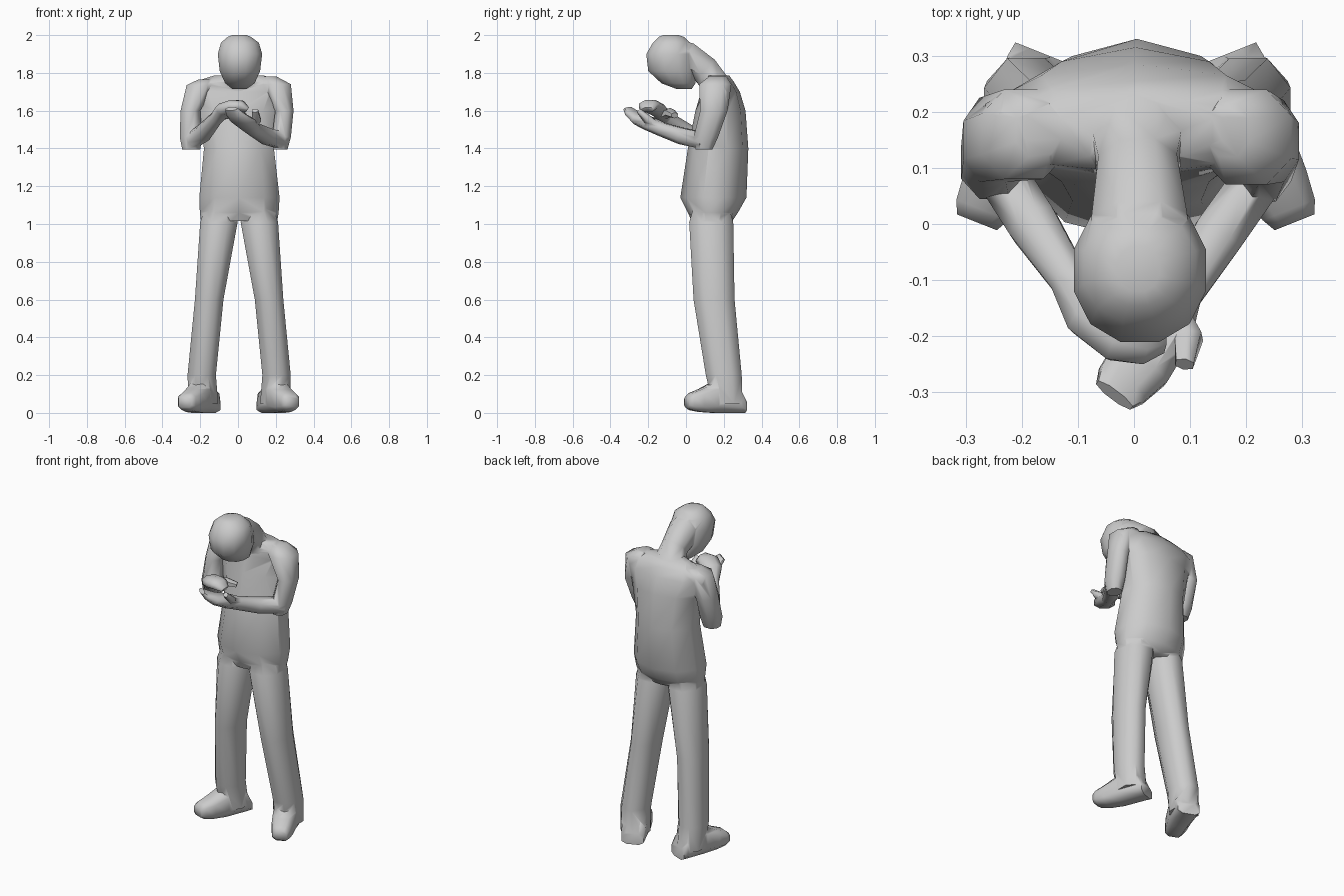
import bpy, bmesh, math
from mathutils import Vector as V

parts = []


def loft(name, rings, n=10, power=1.0, phase=None):
    """Skin a list of rings (centre, u axis, v axis) and cap the ends."""
    phase = math.pi / n if phase is None else phase
    shape = []
    for i in range(n):
        a = 2 * math.pi * i / n + phase
        ca, sa = math.cos(a), math.sin(a)
        shape.append((math.copysign(abs(ca) ** power, ca),
                      math.copysign(abs(sa) ** power, sa)))
    mx, my = max(p[0] for p in shape), max(p[1] for p in shape)
    bm = bmesh.new()
    loops = [[bm.verts.new(V(c) + V(u) * (x / mx) + V(v) * (y / my)) for x, y in shape]
             for c, u, v in rings]
    for a, b in zip(loops, loops[1:]):
        for i in range(n):
            j = (i + 1) % n
            bm.faces.new((a[i], a[j], b[j], b[i]))
    bm.faces.new(loops[0])
    bm.faces.new(loops[-1])
    bmesh.ops.recalc_face_normals(bm, faces=bm.faces)
    me = bpy.data.meshes.new(name)
    bm.to_mesh(me)
    bm.free()
    ob = bpy.data.objects.new(name, me)
    bpy.context.collection.objects.link(ob)
    parts.append(ob)


def stack(name, levels, n=10, power=0.9, phase=None):
    """Horizontal rings: (z, x min, x max, y front, y back)."""
    loft(name, [(((a + b) / 2, (f + k) / 2, z), ((b - a) / 2, 0, 0), (0, (k - f) / 2, 0))
                for z, a, b, f, k in levels], n, power, phase)


def tube(name, pts, n=8, power=0.9, up=(0, 0, 1)):
    """Rings along a path: (x, y, z, half width, half thickness)."""
    rings = []
    for i, p in enumerate(pts):
        t = V(pts[min(i + 1, len(pts) - 1)][:3]) - V(pts[max(i - 1, 0)][:3])
        side = t.cross(V(up)).normalized()
        rings.append((p[:3], side * p[3], side.cross(t).normalized() * p[4]))
    loft(name, rings, n, power)


# Torso, from hips to sloping shoulders, with a ridge down the back
stack("torso", [
    (1.015, -0.196, 0.208, 0.03, 0.245),
    (1.06, -0.202, 0.215, 0.01, 0.275),
    (1.14, -0.205, 0.22, -0.03, 0.32),
    (1.40, -0.18, 0.19, 0.01, 0.33),
    (1.60, -0.21, 0.215, 0.05, 0.315),
    (1.70, -0.265, 0.265, 0.08, 0.285),
    (1.75, -0.24, 0.25, 0.09, 0.255),
    (1.785, -0.13, 0.14, 0.11, 0.23)], n=10, power=1.0, phase=math.pi / 2)

# Bent neck and lowered head
tube("neck", [
    (0.005, 0.19, 1.70, 0.09, 0.07),
    (0.007, 0.10, 1.815, 0.07, 0.075),
    (0.01, 0.00, 1.88, 0.085, 0.085),
    (0.01, -0.06, 1.90, 0.09, 0.08)])
stack("head", [
    (1.715, -0.03, 0.045, -0.05, 0.03),
    (1.745, -0.068, 0.088, -0.13, 0.05),
    (1.81, -0.097, 0.117, -0.20, 0.055),
    (1.90, -0.107, 0.128, -0.21, 0.045),
    (1.96, -0.09, 0.11, -0.175, 0.02),
    (1.99, -0.055, 0.07, -0.145, -0.01),
    (2.00, -0.03, 0.045, -0.12, -0.04)], n=12, power=0.92)

# Legs and out-turned feet
for s, name, dx in ((-1, "left", 0.0), (1, "right", 0.012)):
    levels = []
    for z, inner, outer, f, k in ((1.12, 0.025, 0.165, 0.05, 0.22),
                                  (1.01, 0.002, 0.20, 0.017, 0.25),
                                  (0.60, 0.077, 0.228, 0.04, 0.257),
                                  (0.20, 0.117, 0.267, 0.105, 0.295),
                                  (0.05, 0.105, 0.262, 0.14, 0.298)):
        a, b = sorted((s * inner + dx, s * outer + dx))
        levels.append((z, a, b, f, k))
    stack(name + "_leg", levels, n=8, power=0.9)
    foot = []
    for x, y, half, z0, z1 in ((0.152, 0.300, 0.064, 0.0, 0.07),
                               (0.162, 0.275, 0.068, 0.0, 0.13),
                               (0.21, 0.150, 0.066, 0.0, 0.165),
                               (0.245, 0.075, 0.060, 0.005, 0.125),
                               (0.27, 0.025, 0.050, 0.015, 0.105),
                               (0.28, 0.003, 0.038, 0.03, 0.085)):
        foot.append(((s * x + dx * 0.5, y, (z0 + z1) / 2),
                     (half * 0.93, s * half * 0.37, 0), (0, 0, (z1 - z0) / 2)))
    loft(name + "_foot", foot, n=8, power=0.65)

# Upper arms
stack("left_upper_arm", [
    (1.765, -0.21, -0.13, 0.12, 0.215),
    (1.735, -0.272, -0.12, 0.08, 0.24),
    (1.60, -0.304, -0.20, 0.075, 0.225),
    (1.46, -0.308, -0.19, 0.045, 0.175),
    (1.395, -0.295, -0.20, 0.055, 0.145)], n=8)
stack("right_upper_arm", [
    (1.78, 0.13, 0.205, 0.12, 0.215),
    (1.74, 0.12, 0.28, 0.07, 0.24),
    (1.60, 0.197, 0.294, 0.075, 0.22),
    (1.46, 0.18, 0.280, 0.04, 0.17),
    (1.395, 0.185, 0.262, 0.05, 0.14)], n=8)

# Forearms running into cupped hands
tube("left_forearm_and_hand", [
    (-0.25, 0.11, 1.435, 0.045, 0.04),
    (-0.18, 0.00, 1.485, 0.045, 0.045),
    (-0.115, -0.10, 1.56, 0.034, 0.034),
    (-0.075, -0.15, 1.605, 0.055, 0.034),
    (-0.02, -0.19, 1.625, 0.058, 0.033),
    (0.02, -0.20, 1.625, 0.05, 0.028),
    (0.05, -0.20, 1.605, 0.03, 0.015)])
tube("right_forearm_and_hand", [
    (0.235, 0.10, 1.44, 0.044, 0.043),
    (0.15, -0.02, 1.465, 0.045, 0.043),
    (0.085, -0.125, 1.50, 0.036, 0.036),
    (0.05, -0.19, 1.53, 0.055, 0.036),
    (0.01, -0.25, 1.555, 0.058, 0.030),
    (-0.02, -0.285, 1.585, 0.05, 0.022),
    (-0.035, -0.305, 1.61, 0.038, 0.012)])

# Thumbs
tube("left_thumb", [
    (-0.085, -0.12, 1.575, 0.025, 0.025),
    (-0.02, -0.085, 1.59, 0.028, 0.025),
    (0.035, -0.06, 1.575, 0.018, 0.016)], n=6)
tube("right_thumb", [
    (0.07, -0.16, 1.52, 0.028, 0.026),
    (0.098, -0.205, 1.555, 0.024, 0.024),
    (0.09, -0.25, 1.60, 0.016, 0.014)], n=6)

# Fuse every part into one continuous figure
body = parts[0]
body.name = "standing_figure"
bpy.context.view_layer.objects.active = body
body.select_set(True)
for part in parts[1:]:
    mod = body.modifiers.new("union", 'BOOLEAN')
    mod.operation, mod.solver, mod.object = 'UNION', 'EXACT', part
    bpy.ops.object.modifier_apply(modifier=mod.name)
    bpy.data.objects.remove(part, do_unlink=True)
bpy.ops.object.shade_smooth_by_angle(angle=math.radians(65))
